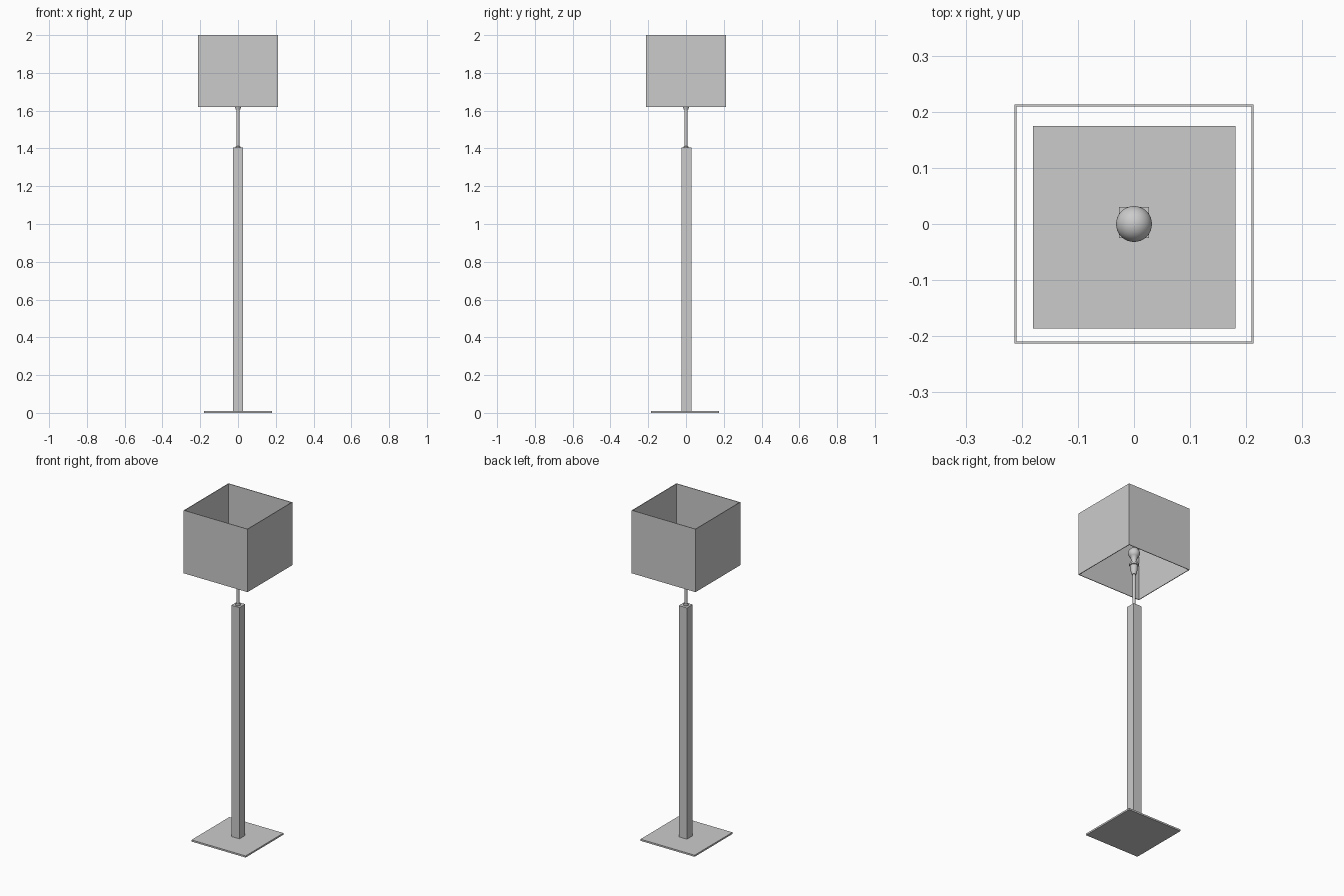
import bpy, bmesh, math

if "Cube" in bpy.data.objects:
    bpy.data.objects.remove(bpy.data.objects["Cube"])


def finish(name, bm):
    bmesh.ops.recalc_face_normals(bm, faces=bm.faces)
    mesh = bpy.data.meshes.new(name)
    bm.to_mesh(mesh)
    bm.free()
    ob = bpy.data.objects.new(name, mesh)
    bpy.context.collection.objects.link(ob)
    return ob


def box(name, x0, x1, y0, y1, z0, z1):
    bm = bmesh.new()
    bmesh.ops.create_cube(bm, size=1)
    for v in bm.verts:
        v.co = (x1 if v.co.x > 0 else x0,
                y1 if v.co.y > 0 else y0,
                z1 if v.co.z > 0 else z0)
    return finish(name, bm)


def lathe(name, profile, steps=32):
    # Spin (radius, height) points around the z axis
    bm = bmesh.new()
    verts = [bm.verts.new((r, 0, z)) for r, z in profile]
    edges = [bm.edges.new(p) for p in zip(verts, verts[1:])]
    bmesh.ops.spin(bm, geom=verts + edges, cent=(0, 0, 0), axis=(0, 0, 1),
                   angle=math.tau, steps=steps)
    bmesh.ops.remove_doubles(bm, verts=bm.verts, dist=1e-5)
    ob = finish(name, bm)
    bpy.ops.object.select_all(action='DESELECT')
    bpy.context.view_layer.objects.active = ob
    ob.select_set(True)
    bpy.ops.object.shade_smooth_by_angle(angle=math.radians(35))
    return ob


# Base plate and square column
box("base_plate", -0.18, 0.181, -0.186, 0.175, 0, 0.01)
box("column", -0.027, 0.027, -0.025, 0.03, 0.01, 1.405)

# Thin stem with a collar at the foot
lathe("stem_collar", [(0, 1.403), (0.014, 1.403), (0.014, 1.409), (0.009, 1.414), (0, 1.414)])
lathe("stem", [(0, 1.405), (0.008, 1.405), (0.008, 1.61), (0, 1.61)])

# Bulb holder: tapered cup with a rim
lathe("bulb_holder", [(0, 1.605), (0.012, 1.605), (0.015, 1.615), (0.017, 1.622),
                      (0.021, 1.66), (0.026, 1.662), (0.026, 1.672),
                      (0.02, 1.674), (0.018, 1.685), (0, 1.685)])

# Bulb: neck flowing into a sphere
R, CZ = 0.032, 1.738
arc = [(R * math.cos(a), CZ + R * math.sin(a))
       for a in (math.radians(-50 + 140 * i / 16) for i in range(16))]
lathe("bulb", [(0, 1.68), (0.014, 1.68), (0.015, 1.698)] + arc + [(0, CZ + R)])

# Square shade: open tube with thin walls
bm = bmesh.new()
rings = []
for h, z in ((0.213, 1.62), (0.213, 2.0), (0.209, 2.0), (0.209, 1.62)):
    rings.append([bm.verts.new((sx * h, sy * h, z))
                  for sx, sy in ((-1, -1), (1, -1), (1, 1), (-1, 1))])
for i in range(4):
    a, b = rings[i], rings[(i + 1) % 4]
    for j in range(4):
        k = (j + 1) % 4
        bm.faces.new((a[j], a[k], b[k], b[j]))
finish("shade", bm)
